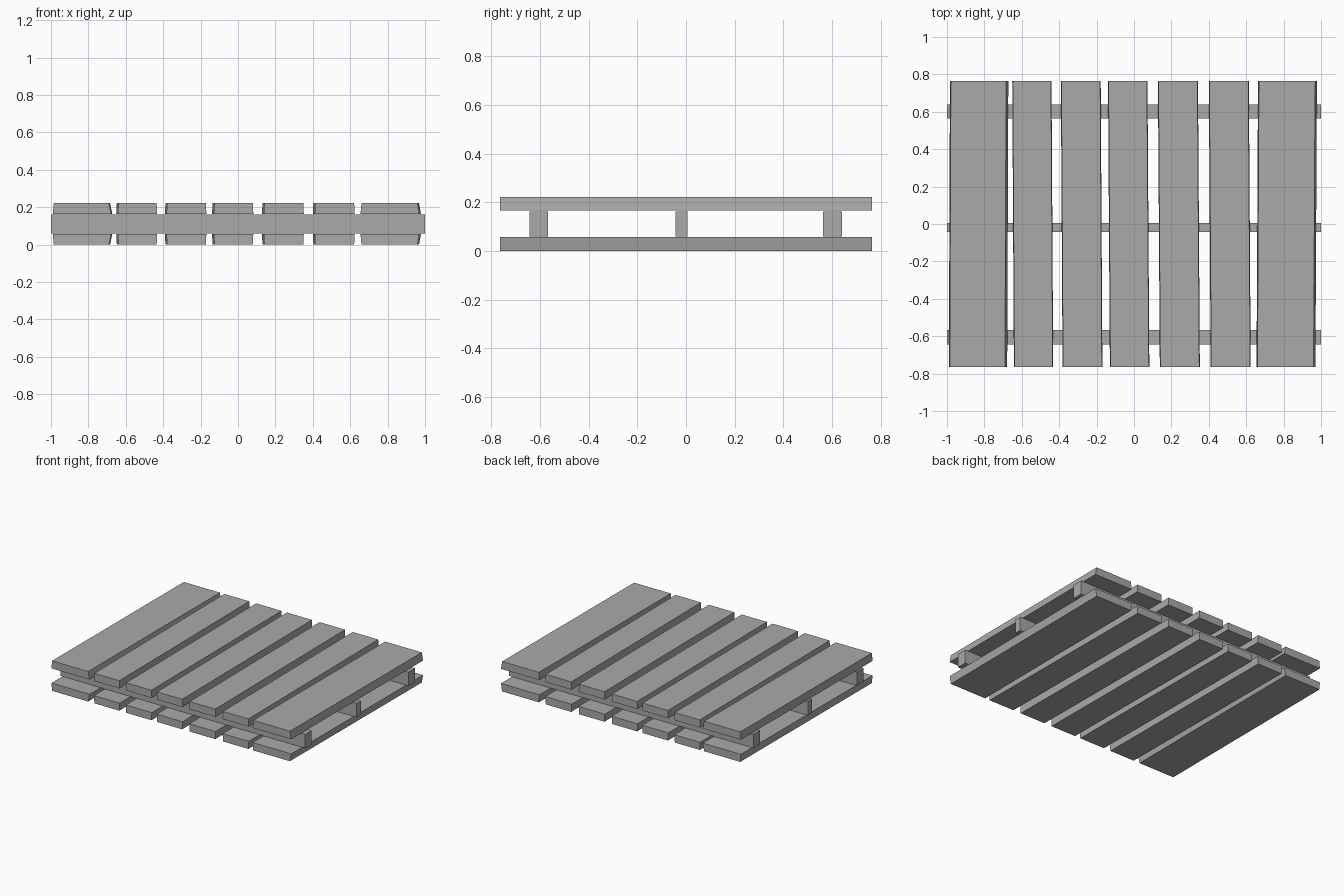
import bpy
import bmesh

cube = bpy.data.objects.get("Cube")
if cube:
    bpy.data.objects.remove(cube, do_unlink=True)

wood = bpy.data.materials.new("grey_wood")
wood.use_nodes = True
grey = (0.4, 0.4, 0.4, 1)
wood.diffuse_color = grey
bsdf = next(n for n in wood.node_tree.nodes if n.type == "BSDF_PRINCIPLED")
bsdf.inputs["Base Color"].default_value = grey
bsdf.inputs["Roughness"].default_value = 0.8

HEIGHT = 0.222
THICK = 0.057
HALF_LENGTH = 0.765


def add_block(name, x, y, z, shape=None):
    """Box between three (low, high) ranges, with its corners optionally moved."""
    bm = bmesh.new()
    bmesh.ops.create_cube(bm, size=1)
    for v in bm.verts:
        side, end, level = (c > 0 for c in v.co)
        v.co = (x[side], y[end], z[level])
        if shape:
            v.co.x += shape(side, end, level)
    bmesh.ops.recalc_face_normals(bm, faces=bm.faces)
    mesh = bpy.data.meshes.new(name)
    bm.to_mesh(mesh)
    bm.free()
    mesh.materials.append(wood)
    obj = bpy.data.objects.new(name, mesh)
    bpy.context.collection.objects.link(obj)
    return obj


# Slats: front left edge, front right edge, sideways drift at the back, flare
slats = [
    (-0.985, -0.69, 0.006, 0.012),
    (-0.639, -0.435, -0.009, 0.003),
    (-0.379, -0.172, -0.009, 0.003),
    (-0.126, 0.079, -0.010, 0.003),
    (0.141, 0.349, -0.010, 0.003),
    (0.413, 0.621, -0.010, 0.003),
    (0.66, 0.96, 0.008, 0.010),
]
decks = {
    "top": (HEIGHT - THICK, HEIGHT),
    "bottom": (0, THICK),
}
for deck, z in decks.items():
    for i, (left, right, drift, flare) in enumerate(slats, 1):
        # The hidden inner face of each slat is slightly wider than the outer one
        def skew(side, end, level):
            inner = level == (deck == "bottom")
            spread = flare if side else -min(flare, 0.005)
            return drift * end + spread * inner
        add_block(f"{deck}_slat_{i}", (left, right),
                  (-HALF_LENGTH, HALF_LENGTH), z, skew)

# Bearers between the two decks
bearers = {
    "front_bearer": (-0.643, -0.568),
    "middle_bearer": (-0.043, 0.006),
    "back_bearer": (0.563, 0.64),
}
for name, y in bearers.items():
    add_block(name, (-1, 1), y, (0.06, 0.162))
